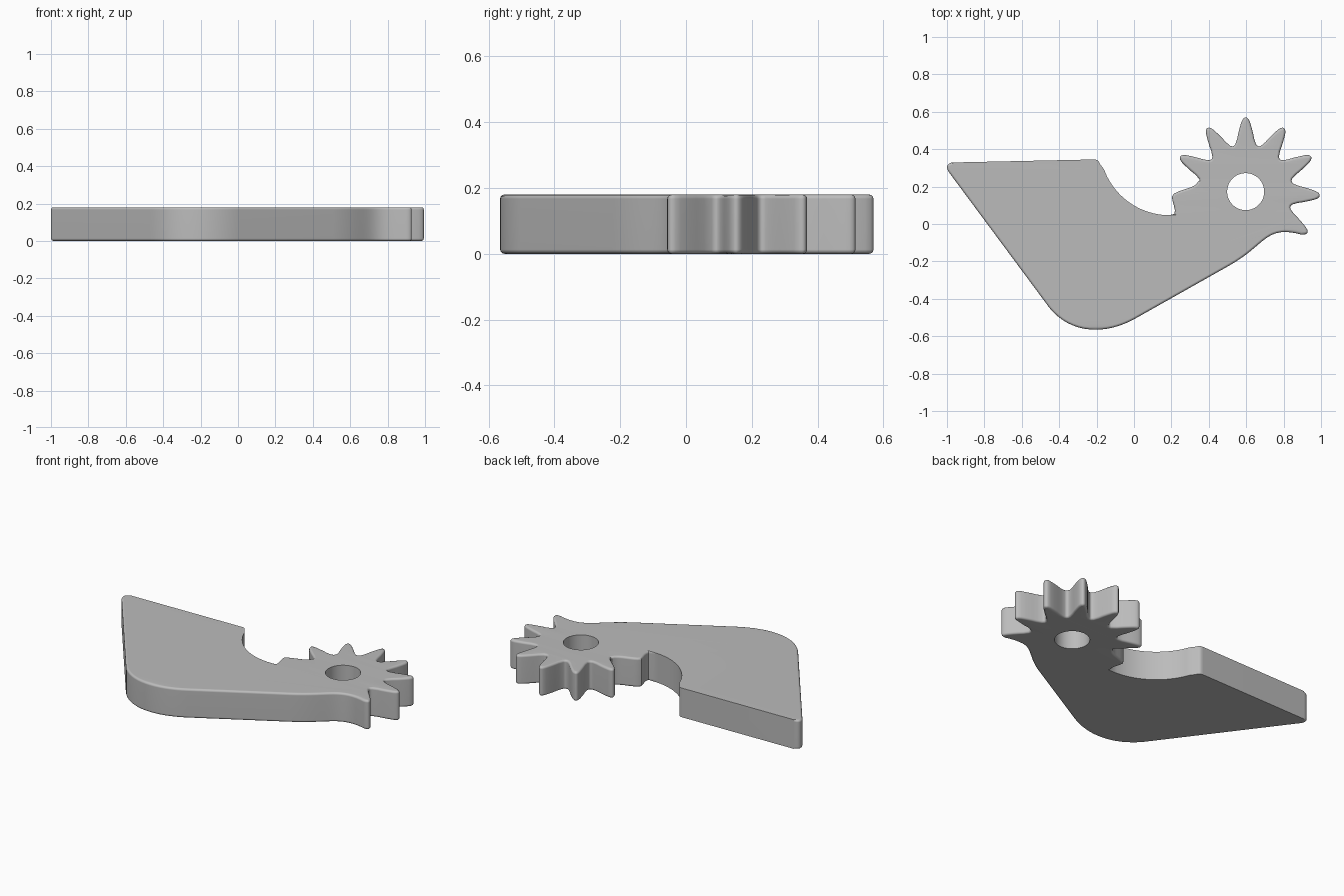
import bpy, bmesh, math
from mathutils import Vector
from mathutils.geometry import interpolate_bezier, tessellate_polygon

if "Cube" in bpy.data.objects:
    bpy.data.objects.remove(bpy.data.objects["Cube"], do_unlink=True)

HEIGHT = 0.18
BEVEL = 0.013
BEVEL_STEPS = 3
HUB = Vector((0.597, 0.173))
STEP = 31          # degrees between teeth

grey = bpy.data.materials.new("plain_grey")
grey.use_nodes = True
colour = (0.5, 0.5, 0.5, 1)
grey.diffuse_color = colour
grey.node_tree.nodes["Principled BSDF"].inputs["Base Color"].default_value = colour


def bezier(a, b, c, d, n=10):
    pts = interpolate_bezier(*[Vector((*p, 0)) for p in (a, b, c, d)], n)
    return [Vector((p.x, p.y)) for p in pts]


def arc(centre, radius, start, end, n):
    angles = [math.radians(start + (end - start) * i / n) for i in range(n + 1)]
    return [Vector(centre) + radius * Vector((math.cos(a), math.sin(a))) for a in angles]


# One tooth: distance from hub and half width, root to tip
FLANK = [(0.244, 0.064), (0.252, 0.056), (0.28, 0.046), (0.31, 0.040),
         (0.345, 0.031), (0.372, 0.023), (0.388, 0.015), (0.395, 0.007)]


def tooth(degrees, lower_side=True):
    a = math.radians(degrees)
    out, side = Vector((math.cos(a), math.sin(a))), Vector((-math.sin(a), math.cos(a)))
    rise = [HUB + out * r - side * w for r, w in FLANK]
    fall = [HUB + out * r + side * w for r, w in reversed(FLANK)]
    return (rise if lower_side else rise[-2:]) + [HUB + out * 0.397] + fall


# Outline, counter-clockwise from the rounded bottom corner
outline = bezier((-0.473, -0.42), (-0.36, -0.59), (-0.16, -0.60), (0.008, -0.505), 18)
outline += bezier((0.51, -0.222), (0.70, -0.115), (0.70, -0.015), (0.87, -0.05), 16)
outline += [Vector((0.895, -0.057))]
outline += tooth(90 - 4 * STEP, lower_side=False)
for i in range(-3, 3):
    outline += tooth(90 + i * STEP)

# Half tooth that merges into the plate, then the concave cut-out
outline += bezier((0.345, 0.23), (0.33, 0.19), (0.26, 0.19), (0.215, 0.163), 8)
outline += bezier((0.202, 0.147), (0.205, 0.11), (0.225, 0.08), (0.217, 0.055), 5)
cut_start = len(outline)
outline += arc((0.19, 0.42), 0.373, -90, -160, 20)
outline += bezier((-0.18, 0.318), (-0.19, 0.34), (-0.195, 0.345), (-0.217, 0.345), 5)

# Far corner of the plate
cut_end = len(outline)
outline += bezier((-0.965, 0.329), (-0.998, 0.329), (-1.008, 0.305), (-0.992, 0.28), 8)


def inward(i):
    """Direction into the plate at an outline point; none along the sharp back edge."""
    if cut_start <= i <= cut_end:
        return Vector((0, 0))
    before = (outline[i] - outline[i - 1]).normalized()
    after = (outline[(i + 1) % len(outline)] - outline[i]).normalized()
    along = (before + after).normalized()
    return Vector((-along.y, along.x))


inset = [inward(i) for i in range(len(outline))]
bm = bmesh.new()


def ring(points, z):
    return [bm.verts.new((p.x, p.y, z)) for p in points]


def bridge(lower, upper):
    for i in range(len(lower)):
        bm.faces.new((lower[i - 1], lower[i], upper[i], upper[i - 1]))


# Outer wall with rounded rims
quarter = [math.pi / 2 * i / BEVEL_STEPS for i in range(BEVEL_STEPS + 1)]
rim = [(BEVEL * (1 - math.sin(a)), BEVEL * (1 - math.cos(a))) for a in quarter]
levels = rim + [(d, HEIGHT - z) for d, z in reversed(rim)]
wall = [ring([p + n * d for p, n in zip(outline, inset)], z) for d, z in levels]
for lower, upper in zip(wall, wall[1:]):
    bridge(lower, upper)

# Pivot hole
circle = arc(HUB, 0.099, 0, 360, 48)[:-1]
hole = [ring(circle, z) for z in (0, HEIGHT)]
bridge(*hole)

# Flat bottom and top around the hole
for outer, inner in ((wall[0], hole[0]), (wall[-1], hole[1])):
    verts = outer + inner
    for tri in tessellate_polygon([[v.co.copy() for v in outer], [v.co.copy() for v in inner]]):
        bm.faces.new([verts[k] for k in tri])

bm.normal_update()
bmesh.ops.recalc_face_normals(bm, faces=bm.faces[:])
mesh = bpy.data.meshes.new("gear_plate")
bm.to_mesh(mesh)
bm.free()
mesh.materials.append(grey)
plate = bpy.data.objects.new("gear_plate", mesh)
bpy.context.collection.objects.link(plate)

# Smooth rims and walls, crisp flat faces
bpy.ops.object.select_all(action='DESELECT')
plate.select_set(True)
bpy.context.view_layer.objects.active = plate
bpy.ops.object.shade_smooth_by_angle(angle=math.radians(35))
normals = plate.modifiers.new("clean_shading", 'WEIGHTED_NORMAL')
normals.keep_sharp = True
